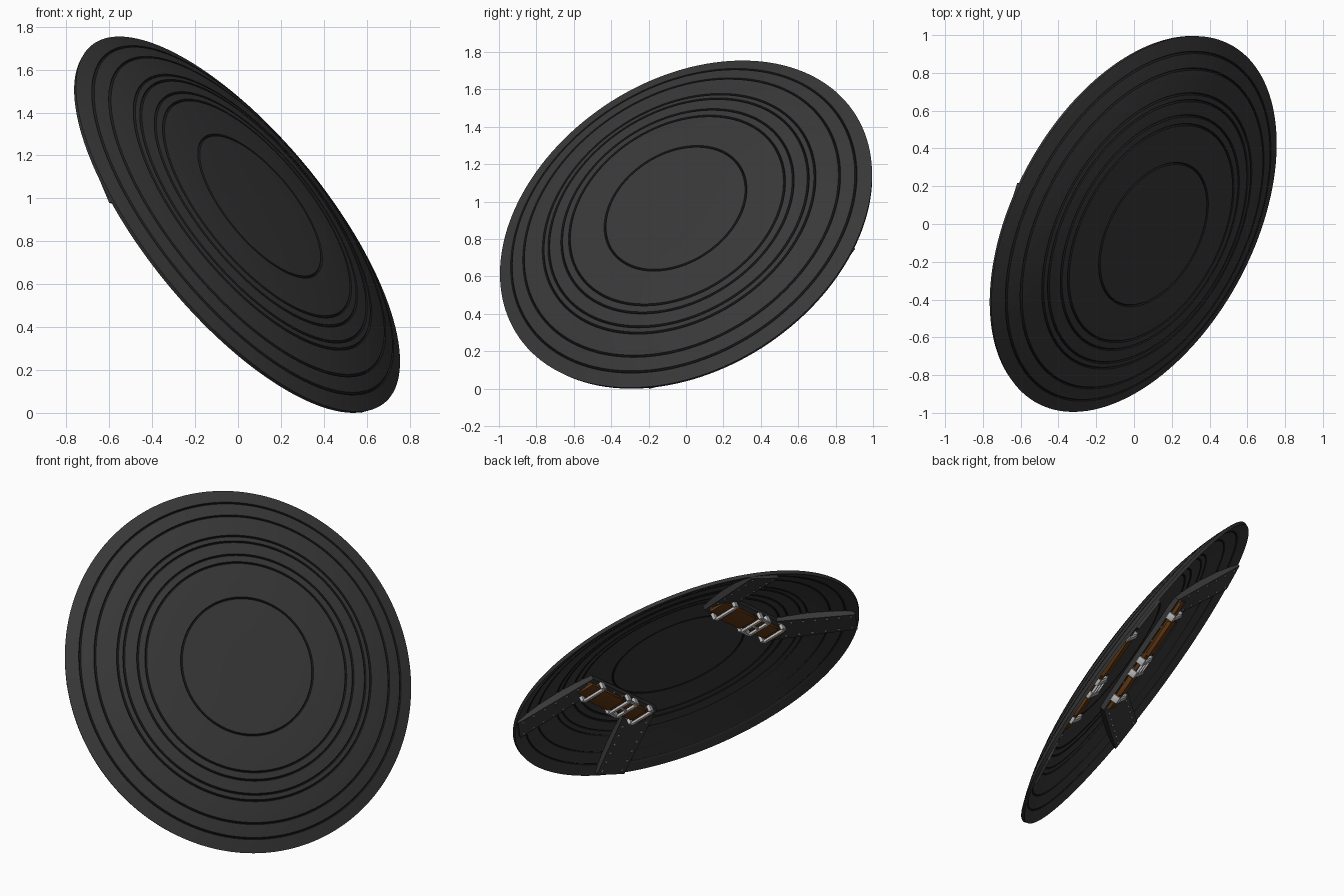
import bpy, bmesh, math
from mathutils import Matrix, Vector

cube = bpy.data.objects.get("Cube")
if cube:
    bpy.data.objects.remove(cube, do_unlink=True)

# Shield frame: local z is the face normal, the two straps sit at +x and -x
FRAME = Matrix(((0.699, -0.012, 0.713, 0),
                (0.409, 0.826, -0.387, 0),
                (-0.582, 0.562, 0.584, 0.88),
                (0, 0, 0, 1)))
RADIUS = 1.08
GROOVES = [0.409, 0.624, 0.672, 0.753, 0.789, 0.917, 1.0]
SHELL = 0.022


def material(name, r, g, b, rough=0.6):
    m = bpy.data.materials.new(name)
    m.use_nodes = True
    m.diffuse_color = (r, g, b, 1)
    bsdf = m.node_tree.nodes["Principled BSDF"]
    bsdf.inputs["Base Color"].default_value = (r, g, b, 1)
    bsdf.inputs["Roughness"].default_value = rough
    return m


iron = material("dark_iron", 0.04, 0.04, 0.04)
black = material("groove_black", 0.012, 0.012, 0.012)
leather = material("brown_leather", 0.11, 0.036, 0.006)
silver = material("silver_metal", 0.5, 0.5, 0.5)
rivet_grey = material("rivet_grey", 0.3, 0.3, 0.3)


def dome(r):
    return 0.152 * (1 - min(r / RADIUS, 1) ** 3.2)


def back(x, y):
    return dome(math.hypot(x, y)) - SHELL


def finish(name, bm, mats, smooth=True):
    bmesh.ops.recalc_face_normals(bm, faces=bm.faces[:])
    mesh = bpy.data.meshes.new(name)
    bm.to_mesh(mesh)
    bm.free()
    for m in mats:
        mesh.materials.append(m)
    ob = bpy.data.objects.new(name, mesh)
    bpy.context.collection.objects.link(ob)
    ob.matrix_world = FRAME
    if smooth:
        bpy.ops.object.select_all(action="DESELECT")
        ob.select_set(True)
        bpy.context.view_layer.objects.active = ob
        bpy.ops.object.shade_smooth_by_angle(angle=math.radians(30))
    return ob


def add_box(bm, centre, size, bevel=0.0):
    m = Matrix.Translation(centre) @ Matrix.Diagonal((*size, 1))
    verts = bmesh.ops.create_cube(bm, size=1, matrix=m)["verts"]
    if bevel:
        edges = list({e for v in verts for e in v.link_edges})
        bmesh.ops.bevel(bm, geom=edges, offset=bevel, segments=2,
                        profile=0.5, affect="EDGES")


# Domed shell: one side's outline from centre to rim, with V grooves
def outline(offset, depth, rim):
    radii = {i * 0.06: (0, False) for i in range(1, 18)
             if min(abs(i * 0.06 - g) for g in GROOVES) > 0.015}
    for g in GROOVES:
        radii[g - 0.006] = (0, False)
        radii[g] = (depth, True)
        radii[g + 0.006] = (0, False)
    pts = [(r, dome(r) - offset - d, dark) for r, (d, dark) in sorted(radii.items())]
    return pts + [(rim, dome(rim) - offset, False)]


def build_shell():
    bm = bmesh.new()
    front = outline(0, 0.009, RADIUS)
    rear = outline(SHELL, -0.005, RADIUS - 0.007)
    profile = front + rear[::-1]
    count = 144
    rings = []
    for r, z, _ in profile:
        rings.append([bm.verts.new((r * math.cos(math.tau * k / count),
                                    r * math.sin(math.tau * k / count), z))
                      for k in range(count)])
    for i in range(len(rings) - 1):
        a, b = rings[i], rings[i + 1]
        dark = profile[i][2] or profile[i + 1][2]
        for k in range(count):
            n = (k + 1) % count
            f = bm.faces.new((a[k], a[n], b[n], b[k]))
            f.material_index = int(dark)
    for ring, z in ((rings[0], dome(0)), (rings[-1], dome(0) - SHELL)):
        tip = bm.verts.new((0, 0, z))
        for k in range(count):
            bm.faces.new((ring[k], ring[(k + 1) % count], tip))
    finish("shield_shell", bm, [iron, black])


# Strap brace: centre bar with two legs splayed out to the rim
IN_CORNER, OUT_CORNER = Vector((0.555, 0.245)), Vector((0.40, 0.40))
IN_END, OUT_END = Vector((0.93, 0.48)), Vector((0.84, 0.665))
BAR_Z, END_Z = 0.085, -0.03


def stations(steps=10):
    leg = []
    for i in range(steps + 1):
        t = 1 - i / steps
        leg.append((IN_CORNER.lerp(IN_END, t), OUT_CORNER.lerp(OUT_END, t),
                    BAR_Z + (END_Z - BAR_Z) * t))
    flip = lambda v: Vector((v.x, -v.y))
    return leg + [(flip(a), flip(b), z) for a, b, z in reversed(leg)]


def build_brace(name, side):
    bm = bmesh.new()
    loops = []
    for a, b, z in stations():
        loop = []
        for p, top in ((a, True), (b, True), (b, False), (a, False)):
            zb = back(p.x, p.y)
            h = min(z, zb - 0.012) if top else zb + 0.004
            loop.append(bm.verts.new((side * p.x, p.y, h)))
        loops.append(loop)
    for a, b in zip(loops, loops[1:]):
        for k in range(4):
            n = (k + 1) % 4
            bm.faces.new((a[k], a[n], b[n], b[k]))
    bm.faces.new(loops[0])
    bm.faces.new(loops[-1])
    finish(name, bm, [iron], smooth=False)


# Rivets along both edges of the legs and along the bar
def build_rivets(name, side):
    bm = bmesh.new()
    spots = []
    for i in range(7):
        t = 0.04 + i * 0.15
        z = BAR_Z + (END_Z - BAR_Z) * t
        inner, outer = IN_CORNER.lerp(IN_END, t), OUT_CORNER.lerp(OUT_END, t)
        for w in (0.14, 0.86):
            p = inner.lerp(outer, w)
            spots += [(p.x, p.y, z), (p.x, -p.y, z)]
    spots += [(0.42, -0.3 + 0.1 * i, BAR_Z) for i in range(7)]
    for x, y, z in spots:
        z = min(z, back(x, y) - 0.012)
        m = Matrix.Translation((side * x, y, z)) @ Matrix.Diagonal((1, 1, 0.8, 1))
        bmesh.ops.create_uvsphere(bm, u_segments=8, v_segments=6, radius=0.009, matrix=m)
    finish(name, bm, [rivet_grey])


# Leather strap with a padded grip
def build_handle(name, side):
    bm = bmesh.new()
    x = side * 0.475
    add_box(bm, (x, 0, 0.072), (0.105, 0.77, 0.022), 0.006)
    add_box(bm, (x, 0.135, 0.058), (0.125, 0.25, 0.028), 0.01)
    add_box(bm, (x, -0.215, 0.062), (0.11, 0.13, 0.022), 0.008)
    finish(name, bm, [leather])


# Buckles: cross bars with end posts, the middle pair joined as a frame
def build_buckles(name, side):
    bm = bmesh.new()
    x = side * 0.475
    for y in (0.29, -0.03, -0.12, -0.305):
        add_box(bm, (x, y, 0.046), (0.15, 0.026, 0.018), 0.006)
        for dx in (-0.073, 0.073):
            add_box(bm, (x + dx, y, 0.066), (0.022, 0.045, 0.045), 0.006)
    for dx in (-0.07, 0.07):
        add_box(bm, (x + dx, -0.075, 0.048), (0.016, 0.1, 0.016), 0.004)
    add_box(bm, (x, -0.075, 0.046), (0.014, 0.1, 0.012), 0.003)
    finish(name, bm, [silver])


build_shell()
for label, side in (("lower", 1), ("upper", -1)):
    build_brace(label + "_brace", side)
    build_rivets(label + "_brace_rivets", side)
    build_handle(label + "_leather_strap", side)
    build_buckles(label + "_buckles", side)
